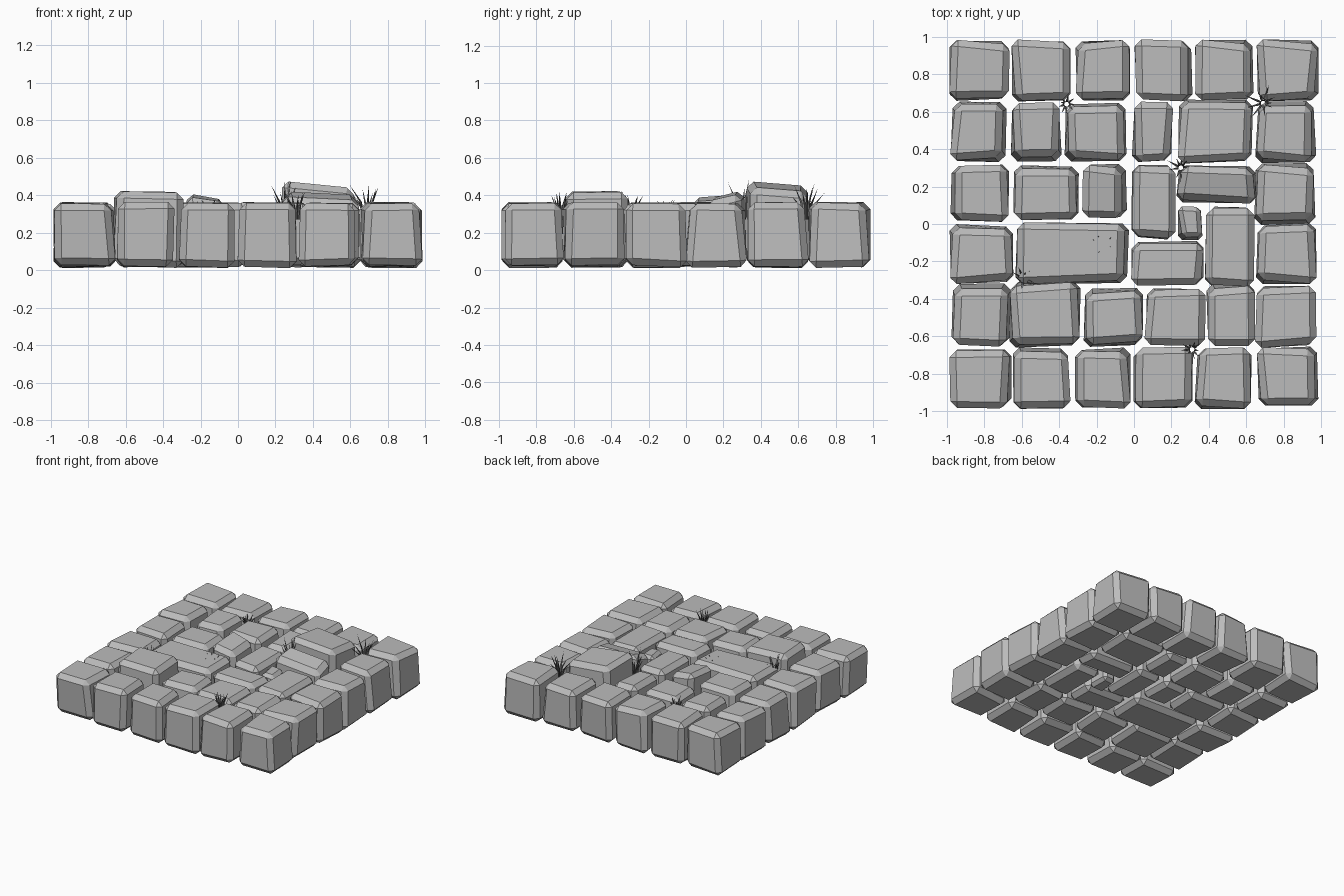
import bpy, bmesh, math, random
from mathutils import Vector

random.seed(7)
if "Cube" in bpy.data.objects:
    bpy.data.objects.remove(bpy.data.objects["Cube"], do_unlink=True)


def make_material(name, value):
    mat = bpy.data.materials.new(name)
    mat.use_nodes = True
    colour = (value, value, value, 1.0)
    mat.diffuse_color = colour
    mat.node_tree.nodes["Principled BSDF"].inputs["Base Color"].default_value = colour
    return mat


STONE = make_material("stone grey", 0.5)
GRASS = make_material("dark grass grey", 0.12)


def finish(name, bm, mat):
    mesh = bpy.data.meshes.new(name)
    bmesh.ops.recalc_face_normals(bm, faces=bm.faces)
    bm.to_mesh(mesh)
    bm.free()
    mesh.materials.append(mat)
    obj = bpy.data.objects.new(name, mesh)
    bpy.context.collection.objects.link(obj)
    return obj


def paving_stone(name, x0, x1, y0, y1, top=0.365, slope_x=0.0, slope_y=0.0):
    """Uneven chamfered block; slopes are the rise of the top across its width."""
    bm = bmesh.new()
    bmesh.ops.create_cube(bm, size=1)
    cx, cy = (x0 + x1) / 2, (y0 + y1) / 2
    for v in bm.verts:
        sx, sy, upper = v.co.x, v.co.y, v.co.z > 0
        shrink_x = random.uniform(0, 0.04 if upper else 0.025)
        shrink_y = random.uniform(0, 0.04 if upper else 0.025)
        v.co.x = cx + sx * (x1 - x0 - 2 * shrink_x)
        v.co.y = cy + sy * (y1 - y0 - 2 * shrink_y)
        if upper:
            v.co.z = top + sx * slope_x + sy * slope_y - random.uniform(0, 0.012)
        else:
            v.co.z = random.uniform(0.01, 0.035)
    width = min(0.036, 0.16 * min(x1 - x0, y1 - y0))
    bmesh.ops.bevel(bm, geom=bm.edges[:], offset=width, segments=1,
                    profile=0.5, affect='EDGES')
    finish(name, bm, STONE)


# Regular courses: name, y range, stone edges along x
COURSES = [
    ("back", 0.65, 0.99, (-0.99, -0.66, -0.32, 0, 0.32, 0.65, 0.99)),
    ("back_inner", 0.325, 0.66, (-0.99, -0.67, -0.38, -0.02, 0.225)),
    ("middle", 0.01, 0.33, (-0.99, -0.66, -0.28)),
    ("front_middle", -0.33, 0.01, (-0.99, -0.64, -0.02)),
    ("front", -0.99, -0.65, (-0.99, -0.65, -0.335, -0.01, 0.32, 0.65, 0.99)),
]
for name, y0, y1, edges in COURSES:
    for i, (a, b) in enumerate(zip(edges, edges[1:])):
        paving_stone(f"{name}_stone_{i + 1}", a, b, y0, y1)

# Irregular stones: x range, y range, then top height and slopes where uneven
IRREGULAR = {
    "tall_stone": (0.22, 0.64, 0.32, 0.67, 0.45, -0.04, -0.025),
    "raised_left_stone": (-0.67, -0.27, -0.67, -0.3, 0.425),
    "raised_long_stone": (0.22, 0.66, 0.1, 0.33, 0.4, -0.02, 0.04),
    "raised_square_stone": (-0.29, -0.03, 0.02, 0.33, 0.39, -0.03, 0.02),
    "upright_stone": (-0.03, 0.235, -0.09, 0.325),
    "small_stone": (0.225, 0.375, -0.09, 0.105, 0.34),
    "lengthwise_stone": (0.375, 0.645, -0.34, 0.1),
    "centre_stone": (-0.03, 0.385, -0.335, -0.08),
    "inner_front_stone_left": (-0.275, 0.06, -0.66, -0.34),
    "inner_front_stone_mid": (0.05, 0.39, -0.66, -0.335),
    "inner_front_stone_right": (0.38, 0.66, -0.66, -0.315),
}
for name, spec in IRREGULAR.items():
    paving_stone(name, *spec)
for name, y0, y1 in (("back", 0.32, 0.66), ("middle", -0.01, 0.33),
                     ("front_middle", -0.33, 0.01), ("front", -0.67, -0.32)):
    paving_stone(f"{name}_edge_stone", 0.64, 0.98, y0, y1)
paving_stone("front_left_edge_stone", -0.98, -0.65, -0.66, -0.31)


def grass_tuft(name, x, y, tip, base=0.27, blades=9, spread=0.09):
    """Thin three-sided blades that lean outward and taper to a point."""
    bm = bmesh.new()
    for i in range(blades):
        angle = math.tau * i / blades + random.uniform(-0.3, 0.3)
        out = Vector((math.cos(angle), math.sin(angle), 0))
        height = (tip - base) * random.uniform(0.6, 1)
        lean = spread * random.uniform(0.3, 1)
        root = Vector((x, y, base)) + out * 0.015
        rings = []
        for t, radius in ((0, 0.006), (0.5, 0.007)):
            centre = root + out * lean * t * t + Vector((0, 0, height * t))
            rings.append([bm.verts.new(centre + Vector((
                radius * math.cos(angle + k * math.tau / 3),
                radius * math.sin(angle + k * math.tau / 3), 0))) for k in range(3)])
        point = bm.verts.new(root + out * lean + Vector((0, 0, height)))
        low, high = rings
        for k in range(3):
            n = (k + 1) % 3
            bm.faces.new((low[k], low[n], high[n], high[k]))
            bm.faces.new((high[k], high[n], point))
        bm.faces.new(low[::-1])
    finish(name, bm, GRASS)


grass_tuft("grass_centre", 0.25, 0.3, 0.49)
grass_tuft("grass_back_left", 0.69, 0.645, 0.47)
grass_tuft("grass_front_right", -0.59, -0.295, 0.43, spread=0.06)
grass_tuft("grass_front", 0.31, -0.67, 0.43, spread=0.05)
grass_tuft("grass_back_right", -0.36, 0.64, 0.4, spread=0.05)
grass_tuft("grass_slab", -0.16, -0.12, 0.38, spread=0.06)
